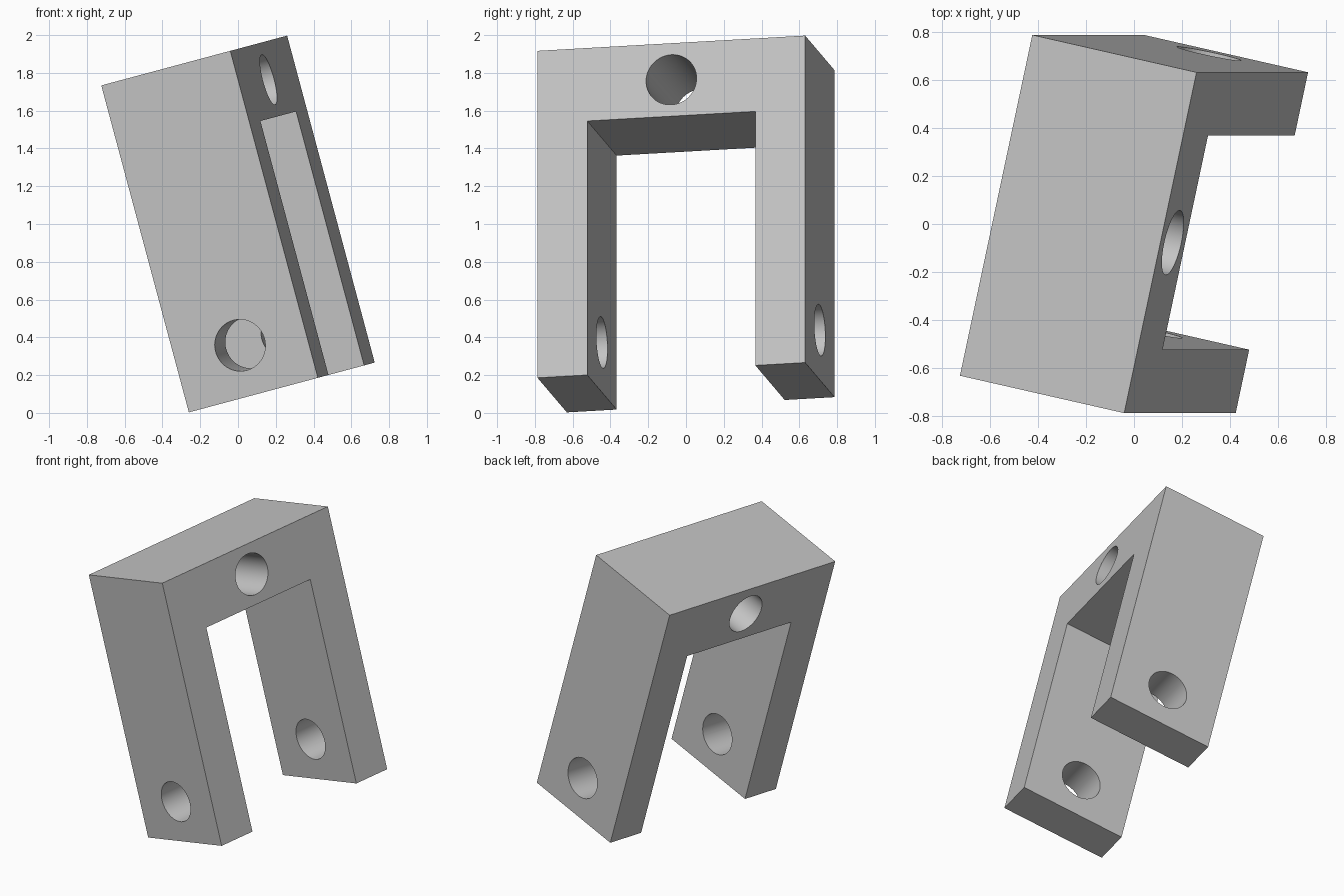
import bpy, bmesh, math
from mathutils import Matrix, Vector

if "Cube" in bpy.data.objects:
    bpy.data.objects.remove(bpy.data.objects["Cube"], do_unlink=True)

DEPTH, WIDTH, HEIGHT = 0.724, 1.451, 1.792
LEG, BAR, HOLE_R, HOLE_UP = 0.27, 0.4, 0.137, 0.273

grey = bpy.data.materials.new("plain_grey")
grey.use_nodes = True
colour = (0.55, 0.55, 0.55, 1)
grey.diffuse_color = colour
grey.node_tree.nodes["Principled BSDF"].inputs["Base Color"].default_value = colour

# U-shaped bracket: arch profile extruded through its depth
w, h = WIDTH / 2, HEIGHT / 2
profile = [(-w, -h), (-w, h), (w, h), (w, -h),
           (w - LEG, -h), (w - LEG, h - BAR), (LEG - w, h - BAR), (LEG - w, -h)]
bm = bmesh.new()
face = bm.faces.new([bm.verts.new((-DEPTH / 2, y, z)) for y, z in profile])
extruded = bmesh.ops.extrude_face_region(bm, geom=[face])["geom"]
bmesh.ops.translate(bm, vec=(DEPTH, 0, 0),
                    verts=[v for v in extruded if isinstance(v, bmesh.types.BMVert)])
bmesh.ops.recalc_face_normals(bm, faces=bm.faces)
mesh = bpy.data.meshes.new("bracket")
bm.to_mesh(mesh)
bm.free()
mesh.materials.append(grey)
bracket = bpy.data.objects.new("bracket", mesh)
bpy.context.collection.objects.link(bracket)
bpy.context.view_layer.objects.active = bracket
bracket.select_set(True)


def drill(name, axis, centre):
    """Cut a round hole right through the bracket along an axis."""
    bit = bmesh.new()
    turn = Vector((0, 0, 1)).rotation_difference(Vector(axis)).to_matrix().to_4x4()
    bmesh.ops.create_cone(bit, cap_ends=True, segments=64, radius1=HOLE_R, radius2=HOLE_R,
                          depth=2, matrix=Matrix.Translation(centre) @ turn)
    data = bpy.data.meshes.new(name)
    bit.to_mesh(data)
    bit.free()
    data.materials.append(grey)
    cutter = bpy.data.objects.new(name, data)
    cutter.hide_render = True
    bpy.context.collection.objects.link(cutter)
    mod = bracket.modifiers.new(name, 'BOOLEAN')
    mod.operation, mod.solver, mod.object = 'DIFFERENCE', 'EXACT', cutter
    bpy.ops.object.modifier_apply(modifier=name)
    bpy.data.objects.remove(cutter, do_unlink=True)


# Bar hole runs front to back, leg hole runs across both legs
drill("bar_hole", (1, 0, 0), (0, 0, h - BAR / 2))
drill("leg_holes", (0, 1, 0), (0, 0, HOLE_UP - h))
bpy.ops.object.shade_smooth_by_angle(angle=math.radians(30))

# Tilt and turn into the resting pose
bracket.matrix_world = (Matrix.Translation((0, 0, 1))
                        @ Matrix.Rotation(math.radians(-15), 4, 'Y')
                        @ Matrix.Rotation(math.radians(-12.4), 4, 'Z'))
